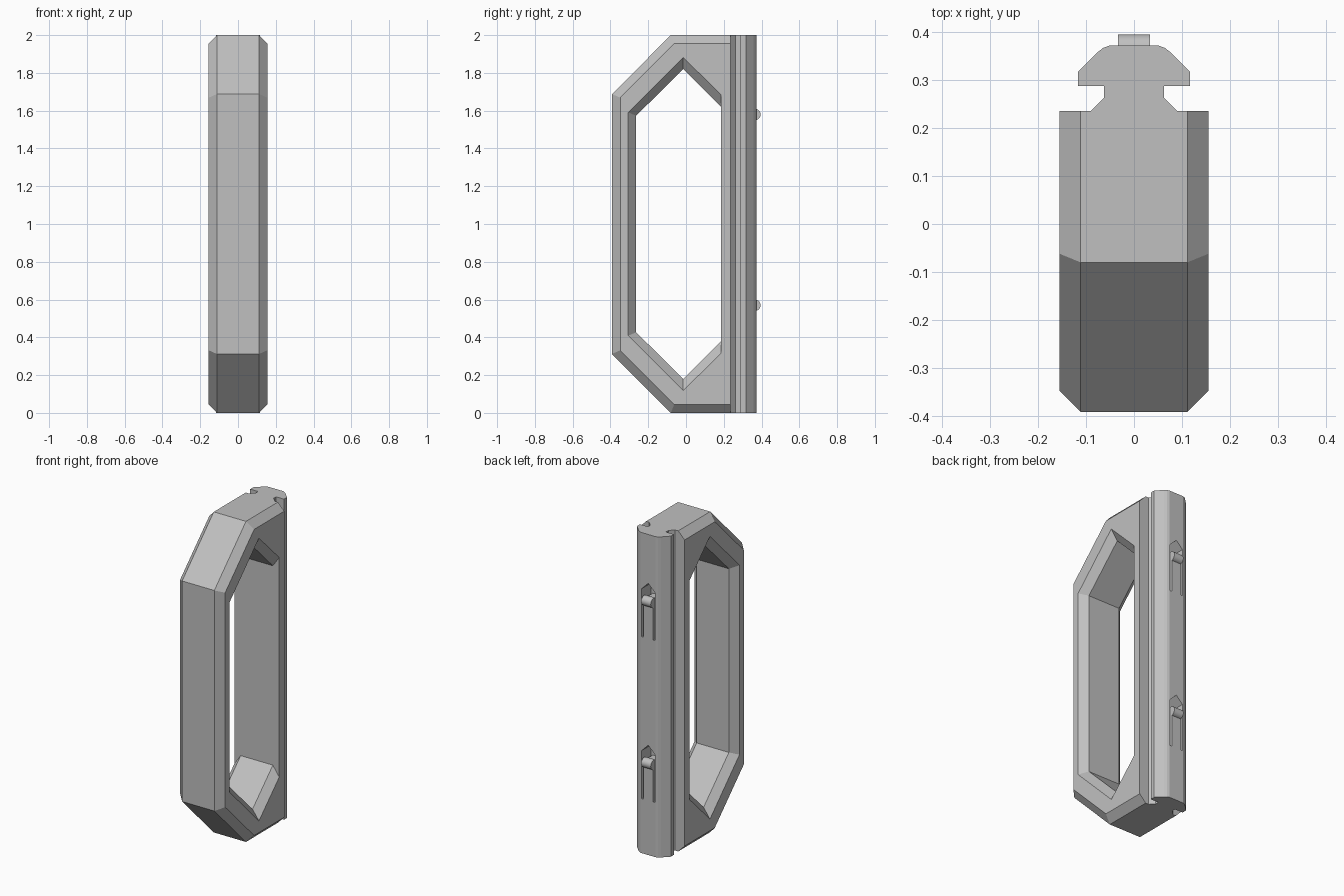
import bpy, bmesh, math
from mathutils import Matrix

cube = bpy.data.objects.get("Cube")
if cube:
    bpy.data.objects.remove(cube, do_unlink=True)

grey = bpy.data.materials.new("plain grey")
grey.use_nodes = True
GREY = (0.53, 0.53, 0.53, 1)
grey.diffuse_color = GREY
grey.node_tree.nodes["Principled BSDF"].inputs["Base Color"].default_value = GREY


def finish(bm, name):
    bmesh.ops.recalc_face_normals(bm, faces=bm.faces)
    mesh = bpy.data.meshes.new(name)
    bm.to_mesh(mesh)
    bm.free()
    mesh.materials.append(grey)
    obj = bpy.data.objects.new(name, mesh)
    bpy.context.collection.objects.link(obj)
    return obj


def prism(name, points, direction):
    """Extrude a closed outline of 3D points along a direction."""
    bm = bmesh.new()
    face = bm.faces.new([bm.verts.new(p) for p in points])
    grown = bmesh.ops.extrude_face_region(bm, geom=[face])["geom"]
    verts = [v for v in grown if isinstance(v, bmesh.types.BMVert)]
    bmesh.ops.translate(bm, verts=verts, vec=direction)
    return finish(bm, name)


def mirrored(lower):
    """Complete a (y, z) outline by reflecting its lower half about mid height."""
    return lower + [(y, 2 - z) for y, z in reversed(lower)]


# Chamfered grip: rings of outline points, joined into a closed frame
HALF, FLAT = 0.155, 0.111
outer = mirrored([(0.235, 0), (-0.08, 0), (-0.392, 0.312)])
outer_side = mirrored([(0.235, 0.045), (-0.062, 0.045), (-0.348, 0.331)])
hole_side = mirrored([(0.185, 0.315), (-0.015, 0.118), (-0.306, 0.409)])
hole = mirrored([(0.185, 0.378), (-0.015, 0.18), (-0.264, 0.427)])
rings = [(-HALF, outer_side), (-FLAT, outer), (FLAT, outer), (HALF, outer_side),
         (HALF, hole_side), (FLAT, hole), (-FLAT, hole), (-HALF, hole_side)]
bm = bmesh.new()
loops = [[bm.verts.new((x, y, z)) for y, z in outline] for x, outline in rings]
for a, b in zip(loops, loops[1:] + loops[:1]):
    for i in range(len(a)):
        j = (i + 1) % len(a)
        bm.faces.new((a[i], a[j], b[j], b[i]))
finish(bm, "grip_frame")

# T-shaped mounting rail on the back
half_rail = [(0.09, 0.235), (0.062, 0.263), (0.062, 0.287), (0.117, 0.287),
             (0.117, 0.317), (0.077, 0.357), (0.064, 0.367), (0.05, 0.372)]
outline = half_rail + [(-x, y) for x, y in reversed(half_rail)]
rail = prism("mounting_rail", [(x, y, 0) for x, y in outline], (0, 0, 2))

# Snap clips: pointed pocket in the rail, tongue and round nub
for label, z in (("lower", 0.57), ("upper", 1.58)):
    w = 0.045
    pocket = [(-w, -0.23), (w, -0.23), (w, 0.07), (0, 0.07 + w), (-w, 0.07)]
    cutter = prism("pocket_cutter", [(x, 0.28, z + h) for x, h in pocket], (0, 0.2, 0))
    cutter.hide_render = True
    cut = rail.modifiers.new("pocket", 'BOOLEAN')
    cut.operation = 'DIFFERENCE'
    cut.solver = 'EXACT'
    cut.object = cutter
    bpy.context.view_layer.objects.active = rail
    bpy.ops.object.modifier_apply(modifier=cut.name)
    bpy.data.objects.remove(cutter, do_unlink=True)

    t = 0.033
    tongue = [(-t, -0.23), (t, -0.23), (t, 0.01), (-t, 0.01)]
    prism(label + "_clip_tongue", [(x, 0.28, z + h) for x, h in tongue], (0, 0.092, 0))

    bm = bmesh.new()
    bmesh.ops.create_cone(bm, cap_ends=True, segments=24, radius1=0.03, radius2=0.03,
                          depth=2 * t, matrix=Matrix.Translation((0, 0.365, z))
                          @ Matrix.Rotation(math.pi / 2, 4, 'Y'))
    nub = finish(bm, label + "_clip_nub")
    bpy.ops.object.select_all(action='DESELECT')
    nub.select_set(True)
    bpy.context.view_layer.objects.active = nub
    bpy.ops.object.shade_smooth_by_angle()
